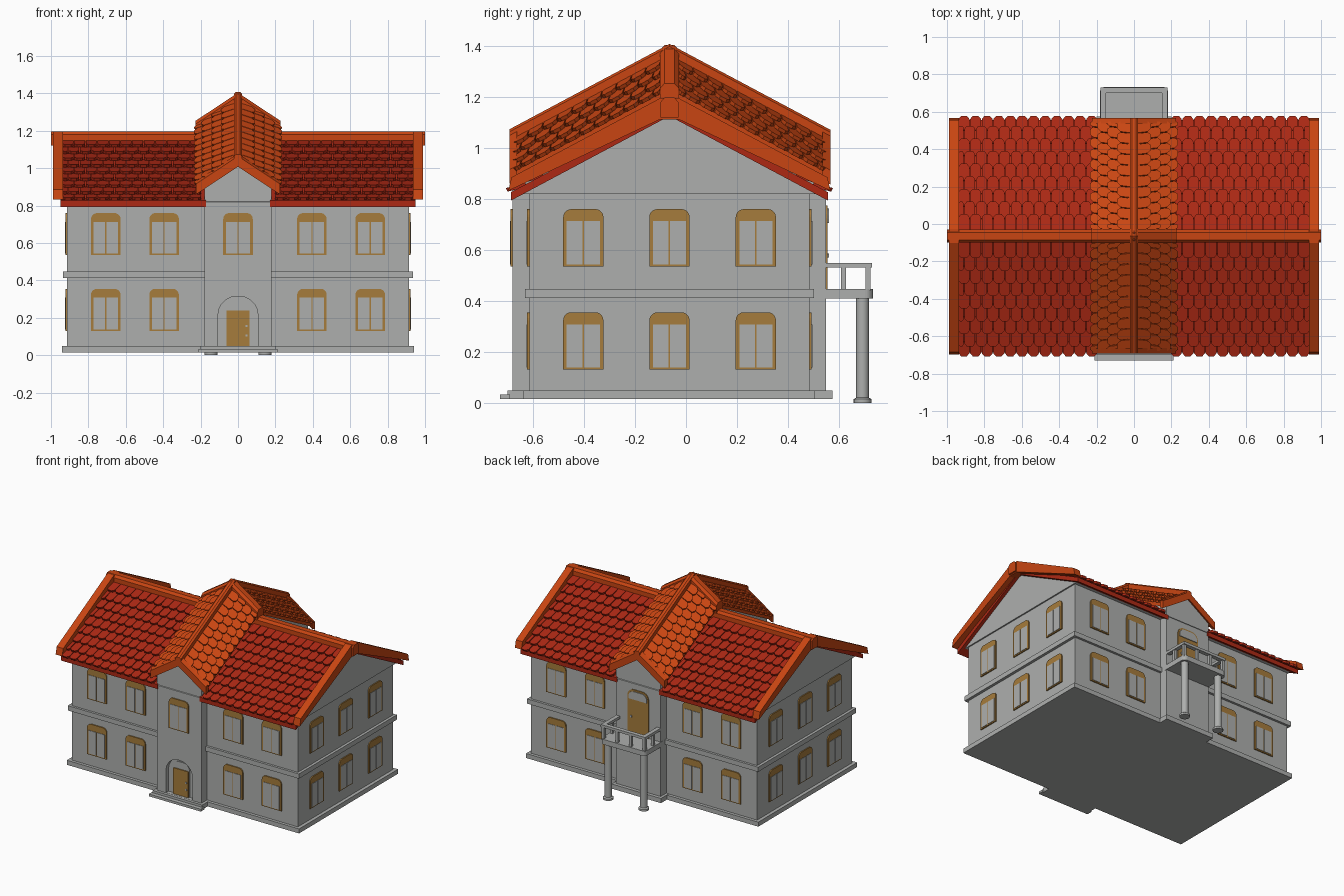
import bpy, bmesh, math
from mathutils import Vector

if "Cube" in bpy.data.objects:
    bpy.data.objects.remove(bpy.data.objects["Cube"])

def material(name, col):
    m = bpy.data.materials.new(name)
    m.diffuse_color = (*col, 1)
    m.use_nodes = True
    m.node_tree.nodes["Principled BSDF"].inputs["Base Color"].default_value = m.diffuse_color
    return m

STONE = material("grey stone", (0.42, 0.43, 0.42))
RED = material("red tile", (0.42, 0.022, 0.007))
ORANGE = material("orange tile", (0.58, 0.06, 0.006))
GOLD = material("golden wood", (0.38, 0.20, 0.045))

CY = -0.065      # ridge position in y
S = 0.533        # roof pitch front to back
K = 0.66         # pitch of the cross roof sideways

def finish(name, bm, mat):
    bmesh.ops.recalc_face_normals(bm, faces=bm.faces)
    me = bpy.data.meshes.new(name)
    bm.to_mesh(me)
    bm.free()
    me.materials.append(mat)
    ob = bpy.data.objects.new(name, me)
    bpy.context.collection.objects.link(ob)
    return ob

def loft(bm, secs):
    """Closed solid through matching sections."""
    rings = [[bm.verts.new(p) for p in s] for s in secs]
    n = len(rings[0])
    for a, b in zip(rings, rings[1:]):
        for i in range(n):
            j = (i + 1) % n
            bm.faces.new((a[i], a[j], b[j], b[i]))
    bm.faces.new(rings[0][::-1])
    bm.faces.new(rings[-1])

def box(bm, x0, x1, y0, y1, z0, z1):
    loft(bm, [[(x0, y0, z), (x1, y0, z), (x1, y1, z), (x0, y1, z)] for z in (z0, z1)])

def arch(hw, z0, z1, r, c=0.0, steps=5):
    """Upright outline with rounded top corners."""
    pts = [(c - hw, z0), (c + hw, z0)]
    for s, a0 in ((1, 0), (-1, 90)):
        for i in range(steps + 1):
            a = math.radians(a0 + 90 * i / steps)
            pts.append((c + s * (hw - r) + r * math.cos(a), z1 - r + r * math.sin(a)))
    return pts

def plate(bm, pts, axis, sign, d0, d1):
    """Flat plate on a wall; axis is the wall normal."""
    def put(p, d):
        return (p[0], sign * d, p[1]) if axis == 'y' else (sign * d, p[0], p[1])
    loft(bm, [[put(p, d) for p in pts] for d in (d0, d1)])

# ---- walls
bm = bmesh.new()
box(bm, -.915, .915, -.615, .485, .015, .83)
finish("main_walls", bm, STONE)
bm = bmesh.new()
box(bm, -.18, .18, -.68, .55, .015, .822)
centre = finish("centre_walls", bm, STONE)
bm = bmesh.new()
plate(bm, arch(.107, .05, .315, .1), 'y', -1, .65, .8)
cutter = finish("door_recess_cutter", bm, STONE)
cutter.hide_render = True
cutter.hide_viewport = True
mod = centre.modifiers.new("recess", 'BOOLEAN')
mod.operation = 'DIFFERENCE'
mod.solver = 'EXACT'
mod.object = cutter

bm = bmesh.new()
box(bm, -.94, .94, -.637, .507, .015, .048)
box(bm, -.20, .20, -.70, .575, .015, .049)
box(bm, -.21, .21, -.73, -.69, .015, .032)
finish("base_and_step", bm, STONE)
bm = bmesh.new()
box(bm, -.935, .935, -.632, .502, .412, .447)
finish("floor_band", bm, STONE)

# ---- gable attic and the centre attic that follows the sloping cross roof
bm = bmesh.new()
loft(bm, [[(x, CY - .62, .82), (x, CY + .62, .82), (x, CY, 1.125)] for x in (-.925, .925)])
finish("main_gable", bm, STONE)

def along_y(bm, prof, ys):
    loft(bm, [[(x, y, z - S * abs(y - CY)) for x, z in prof] for y in ys])

bm = bmesh.new()
along_y(bm, [(-.18, 1.15), (.18, 1.15), (.18, 1.355 - K * .18), (0, 1.355), (-.18, 1.355 - K * .18)],
        (-.68, CY, .55))
finish("centre_gable", bm, STONE)

# ---- roof boards
def chevron(hw, top, bot, k):
    return [(-hw, top - k * hw), (0, top), (hw, top - k * hw),
            (hw, bot - k * hw), (0, bot), (-hw, bot - k * hw)]

bm = bmesh.new()
for s in (-1, 1):
    prof = chevron(.622, 1.158, 1.125, S)
    loft(bm, [[(s * x, CY + y, z) for y, z in prof] for x in (.17, .95)])
finish("main_roof_deck", bm, RED)

bm = bmesh.new()
for s in (-1, 1):
    barge = [(-.62, .885), (-.037, 1.195), (.037, 1.195), (.62, .885),
             (.632, .832), (.037, 1.112), (-.037, 1.112), (-.632, .832)]
    loft(bm, [[(s * x, CY + y, z) for y, z in barge] for x in (.935, .988)])
    # ridge cap, one half each side
    cap = [(-.035, 1.12), (-.035, 1.18), (-.02, 1.197), (.02, 1.197), (.035, 1.18), (.035, 1.12)]
    loft(bm, [[(s * x, CY + y, z) for y, z in cap] for x in (.15, 1.0)])
finish("main_ridge_and_barges", bm, ORANGE)

bm = bmesh.new()
along_y(bm, chevron(.215, 1.375, 1.35, K), (-.685, CY, .555))
finish("cross_roof_deck", bm, ORANGE)

bm = bmesh.new()
for ys in ((-.692, -.664), (.536, .567)):
    along_y(bm, chevron(.225, 1.398, 1.342, K), ys)
along_y(bm, [(-.022, 1.36), (.022, 1.36), (.022, 1.398), (.01, 1.408), (-.01, 1.408), (-.022, 1.398)],
        (-.692, CY, .567))
# cap running sideways over the bend of the cross roof
loft(bm, [[(x, CY + y, z - K * abs(x)) for y, z in
           ((-.037, 1.33), (.037, 1.33), (.037, 1.385), (.02, 1.403), (-.02, 1.403), (-.037, 1.385))]
          for x in (-.228, 0, .228)])
finish("cross_ridge_and_barges", bm, ORANGE)

# ---- tiles: rounded-bottom shingles laid in staggered rows on a plane
def tiles(bm, o, U, V, u0, u1, v0, v1, cols, rows):
    o, U, V = Vector(o), Vector(U), Vector(V)
    N = U.cross(V).normalized()
    if N.z < 0:
        N = -N
    du, dv = (u1 - u0) / cols, (v1 - v0) / rows
    for r in range(rows):
        a = v0 + r * dv
        b = a + dv * (1.2 if r < rows - 1 else 1.0)
        for c in range(cols + r % 2):
            l = u0 + (c - .5 * (r % 2)) * du
            lo, hi = max(l, u0) + .002, min(l + du, u1) - .002
            k = min(.014, (hi - lo) * .3)
            shape = [(lo, a), (hi, a), (hi, b - k), (hi - k, b), (lo + k, b), (lo, b - k)]
            h = lambda v: .004 + .018 * (v - a) / dv
            loft(bm, [[o + U * u + V * v + N * (h(v) - t) for u, v in shape] for t in (.016, 0)])

bm = bmesh.new()
for sx in (-1, 1):
    for sy in (-1, 1):
        tiles(bm, (0, CY, 1.16), (sx, 0, 0), (0, sy, -S), .195, .94, .025, .632, 12, 9)
finish("main_roof_tiles", bm, RED)
bm = bmesh.new()
for sx in (-1, 1):
    for sy in (-1, 1):
        tiles(bm, (0, CY, 1.372), (0, sy, -S), (sx, 0, -K), .03, .607, .015, .224, 10, 4)
finish("cross_roof_tiles", bm, ORANGE)

# ---- windows: golden arched frame with two grey panes
frames, panes = bmesh.new(), bmesh.new()
def window(axis, sign, wall, c, z0):
    plate(frames, arch(.079, z0, z0 + .225, .032, c), axis, sign, wall - .01, wall + .008)
    for s in (-1, 1):
        m = c + s * .034
        plate(panes, [(m - .031, z0 + .008), (m + .031, z0 + .008), (m + .031, z0 + .178),
                      (m - .031, z0 + .178)], axis, sign, wall, wall + .011)

for z in (.13, .535):
    for sign, wall in ((-1, .615), (1, .485)):
        for c in (-.707, -.395, .395, .707):
            window('y', sign, wall, c, z)
    for sign in (-1, 1):
        for c in (-.403, CY, .274):
            window('x', sign, .915, c, z)
window('y', -1, .68, 0, .535)
finish("window_frames", frames, GOLD)
finish("window_panes", panes, STONE)

# ---- front door (in its recess) and balcony door
bm, trim = bmesh.new(), bmesh.new()
plate(trim, arch(.068, .049, .292, .05), 'y', -1, .64, .657)
plate(bm, arch(.062, .049, .24, .004), 'y', -1, .65, .664)
plate(bm, arch(.085, .447, .775, .05), 'y', 1, .54, .556)
plate(trim, arch(.074, .705, .763, .042), 'y', 1, .55, .561)
for z in (.10, .15):
    plate(trim, arch(.006, z, z + .012, .004, .045), 'y', -1, .66, .668)
plate(trim, arch(.006, .57, .585, .004, .055), 'y', 1, .55, .562)
finish("doors", bm, GOLD)
finish("door_trim", trim, STONE)

# ---- balcony
bm = bmesh.new()
outline = [(x, y + .0) for x, y in arch(.182, .53, .733, .03)]
loft(bm, [[(x, y, z) for x, y in outline] for z in (.41, .447)])
finish("balcony_floor", bm, STONE)
bm = bmesh.new()
for s in (-1, 1):
    x0, x1 = sorted((s * .15, s * .18))
    box(bm, x0, x1, .545, .73, .53, .549)
    for x, y in ((s * .166, .714), (s * .166, .618), (s * .055, .714)):
        box(bm, x - .01, x + .01, y - .01, y + .01, .44, .535)
box(bm, -.16, .16, .70, .73, .53, .549)
finish("balcony_railing", bm, STONE)

def disc(r, z, cx):
    return [(cx + r * math.cos(a * math.pi / 10), .693 + r * math.sin(a * math.pi / 10), z) for a in range(20)]

for side, cx in (("left", -.144), ("right", .144)):
    bm = bmesh.new()
    loft(bm, [disc(r, z, cx) for r, z in
              ((.035, 0), (.035, .014), (.025, .02), (.025, .415))])
    ob = finish("balcony_column_" + side, bm, STONE)
    bpy.context.view_layer.objects.active = ob
    ob.select_set(True)
    bpy.ops.object.shade_smooth_by_angle(angle=math.radians(35))
    ob.select_set(False)
